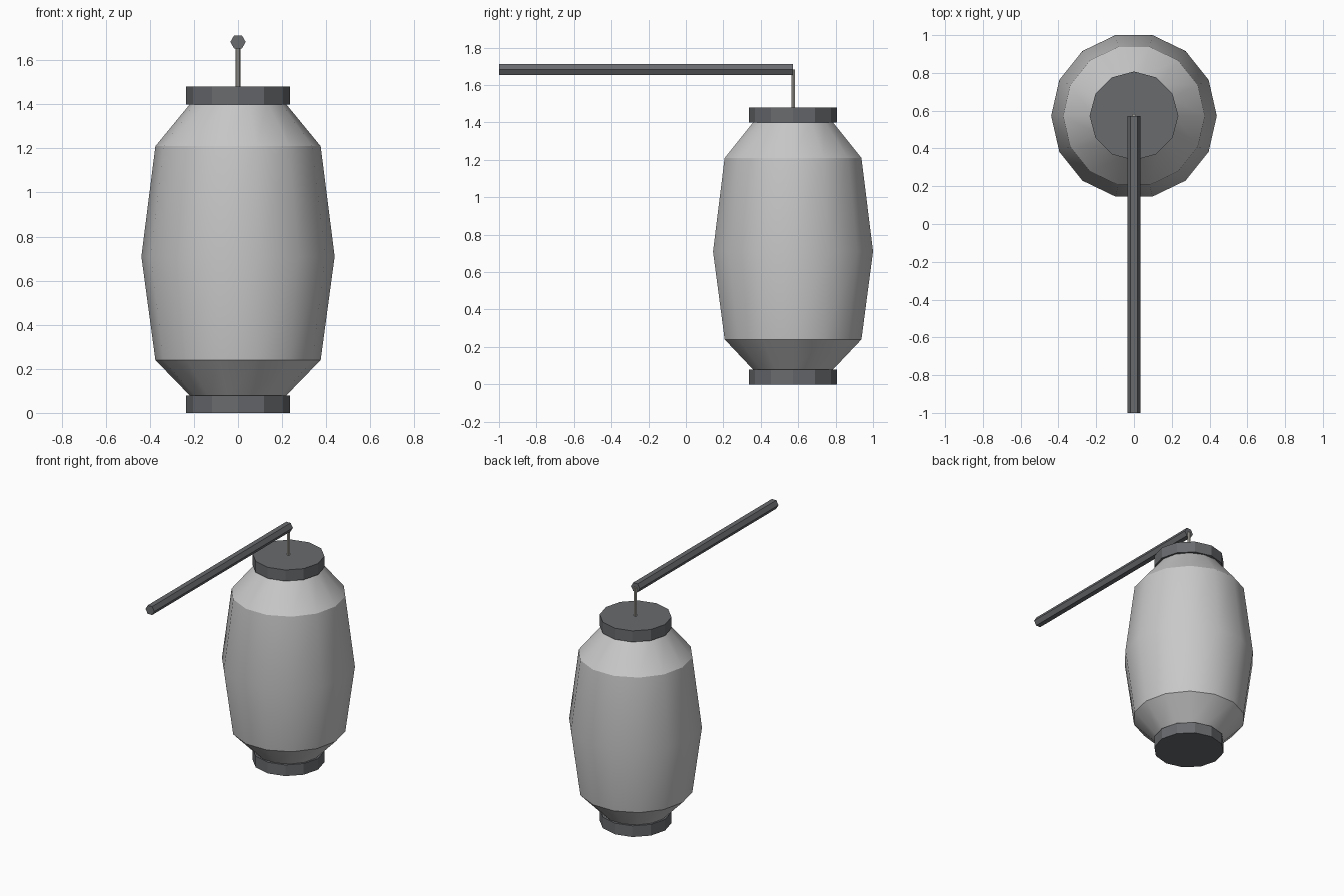
import bpy, bmesh, math

cube = bpy.data.objects.get("Cube")
if cube:
    bpy.data.objects.remove(cube, do_unlink=True)

CY = 0.5725  # lantern axis


def material(name, rgb):
    m = bpy.data.materials.new(name)
    m.use_nodes = True
    m.diffuse_color = (*rgb, 1)
    m.node_tree.nodes["Principled BSDF"].inputs["Base Color"].default_value = (*rgb, 1)
    return m


paper = material("pale grey paper", (0.58, 0.58, 0.58))
wood = material("dark grey wood", (0.14, 0.145, 0.155))
cord = material("beige grey cord", (0.40, 0.385, 0.35))


def lathe(name, profile, sides, mat):
    """Stack rings of (radius, height) about z, closed at both ends."""
    bm = bmesh.new()
    rings = []
    for r, z in profile:
        rings.append([bm.verts.new((r * math.cos(2 * math.pi * i / sides),
                                    r * math.sin(2 * math.pi * i / sides), z))
                      for i in range(sides)])
    for a, b in zip(rings, rings[1:]):
        for i in range(sides):
            j = (i + 1) % sides
            bm.faces.new((a[i], a[j], b[j], b[i]))
    bm.faces.new(rings[0][::-1])
    bm.faces.new(rings[-1])
    me = bpy.data.meshes.new(name)
    bm.to_mesh(me)
    bm.free()
    me.materials.append(mat)
    ob = bpy.data.objects.new(name, me)
    ob.location.y = CY
    bpy.context.collection.objects.link(ob)
    return ob


# Barrel shaped paper shade, smooth with sharp shoulders
shade = lathe("paper_shade", [(0.215, 0.075), (0.375, 0.24), (0.4385, 0.71),
                              (0.375, 1.21), (0.215, 1.405)], 14, paper)
bpy.ops.object.select_all(action='DESELECT')
shade.select_set(True)
bpy.context.view_layer.objects.active = shade
bpy.ops.object.shade_smooth_by_angle(angle=math.radians(30))

# Faceted end caps
for name, z in (("bottom_cap", 0.0), ("top_cap", 1.40)):
    lathe(name, [(0.235, z), (0.235, z + 0.08)], 12, wood)

# Hanging cord
lathe("hanging_cord", [(0.011, 1.47), (0.011, 1.684)], 6, cord)

# Hexagonal carrying pole, laid along y
pole = lathe("carrying_pole", [(0.035, 0.0), (0.035, 1.5725)], 6, wood)
pole.rotation_euler.x = math.radians(90)
pole.location = (0, CY, 1.683)
